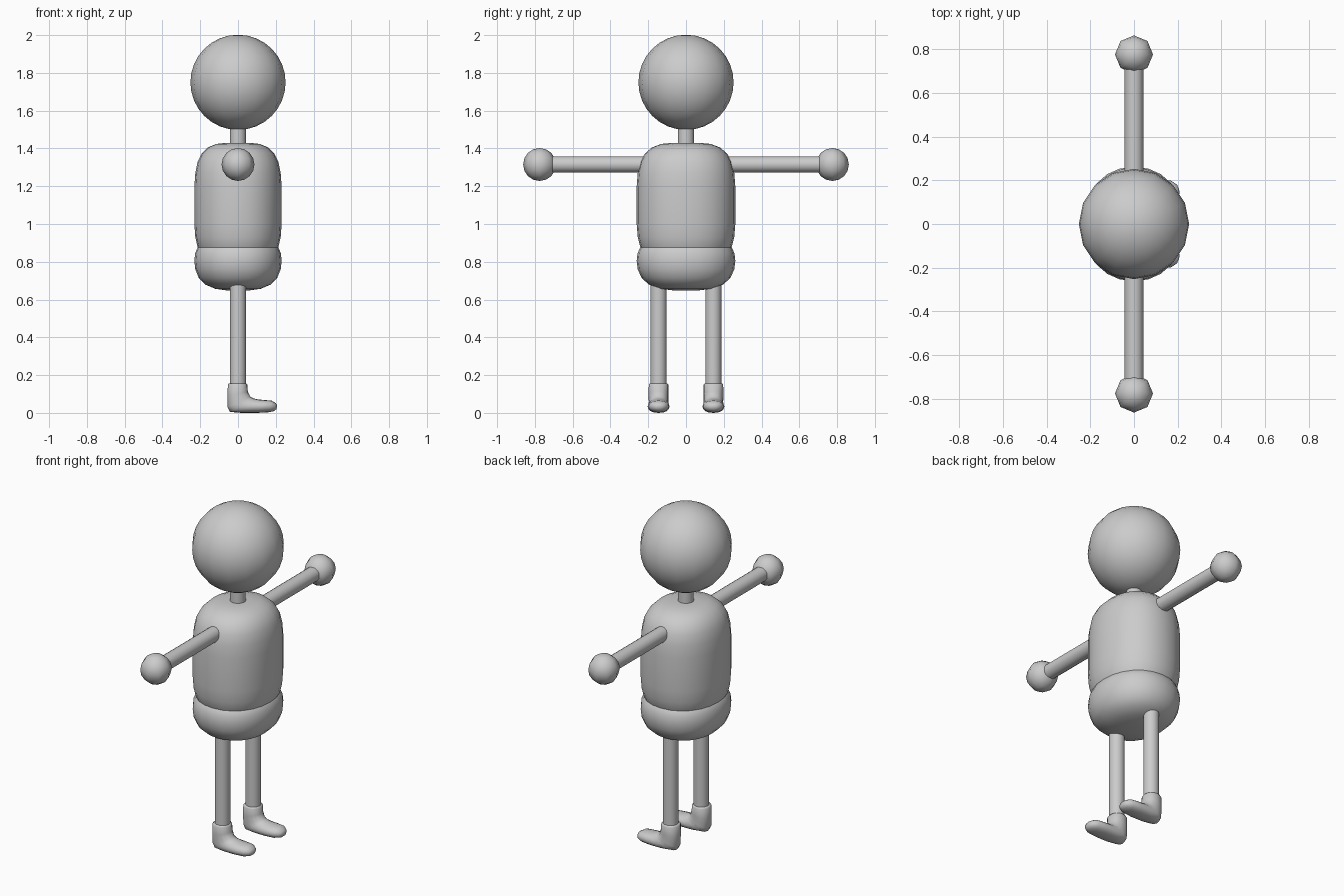
import bpy, bmesh
from math import sin, cos, pi, radians

if "Cube" in bpy.data.objects:
    bpy.data.objects.remove(bpy.data.objects["Cube"])


def spow(v, e):
    return (abs(v) ** e) * (1 if v >= 0 else -1)


def finish(obj, name, angle=60):
    obj.name = name
    bpy.ops.object.select_all(action='DESELECT')
    obj.select_set(True)
    bpy.context.view_layer.objects.active = obj
    bpy.ops.object.shade_smooth_by_angle(angle=radians(angle))
    return obj


def ball(name, loc, r, segments, rings):
    bpy.ops.mesh.primitive_uv_sphere_add(segments=segments, ring_count=rings, radius=r, location=loc)
    return finish(bpy.context.object, name)


def rod(name, loc, r, length, rot=(0, 0, 0)):
    bpy.ops.mesh.primitive_cylinder_add(vertices=16, radius=r, depth=length, location=loc, rotation=rot)
    return finish(bpy.context.object, name)


def loft(name, rings, loc=(0, 0, 0), angle=60):
    """Skin a list of equal-sized point rings and cap both ends."""
    bm = bmesh.new()
    loops = [[bm.verts.new(p) for p in ring] for ring in rings]
    n = len(loops[0])
    for a, b in zip(loops, loops[1:]):
        for i in range(n):
            bm.faces.new((a[i], a[(i + 1) % n], b[(i + 1) % n], b[i]))
    bm.faces.new(loops[0])
    bm.faces.new(loops[-1])
    bmesh.ops.recalc_face_normals(bm, faces=bm.faces)
    mesh = bpy.data.meshes.new(name)
    bm.to_mesh(mesh)
    bm.free()
    obj = bpy.data.objects.new(name, mesh)
    bpy.context.collection.objects.link(obj)
    obj.location = loc
    return finish(obj, name, angle)


def body_rings(profile, n=24):
    """Slightly squared oval rings, a little wider along y than x."""
    e = 2 / 2.15
    return [[(r * spow(cos(2 * pi * i / n), e), (r + 0.03 * r / 0.23) * spow(sin(2 * pi * i / n), e), z)
             for i in range(n)] for r, z in profile]


def boot_rings(sections, n=16):
    """Rings slanted from a back/bottom point to a front/top point, w = half width."""
    out = []
    for bx, bz, tx, tz, w in sections:
        ring = []
        for i in range(n):
            a = 2 * pi * i / n
            t = (1 + spow(cos(a), 0.9)) / 2
            ring.append((bx + (tx - bx) * t, w * spow(sin(a), 0.9), bz + (tz - bz) * t))
        out.append(ring)
    return out


# Head and neck
ball("head", (0, 0, 1.75), 0.252, 16, 16)
rod("neck", (0, 0, 1.46), 0.043, 0.16)

# Torso and hips
torso = [(0.06, 1.43), (0.115, 1.424), (0.16, 1.405), (0.193, 1.372), (0.214, 1.33), (0.226, 1.27),
         (0.231, 1.2), (0.231, 1.0), (0.226, 0.93), (0.212, 0.87), (0.19, 0.83)]
loft("torso", body_rings(torso))
hips = [(0.19, 0.90), (0.213, 0.878), (0.227, 0.845), (0.231, 0.805), (0.226, 0.76), (0.208, 0.715),
        (0.175, 0.68), (0.12, 0.657), (0.05, 0.647)]
loft("hips", body_rings(hips))

# Boot: ankle cuff sweeping forward to the toe
boot = [(-0.048, 0.156, 0.044, 0.156, 0.047), (-0.054, 0.148, 0.050, 0.148, 0.052),
        (-0.055, 0.09, 0.052, 0.112, 0.053), (-0.055, 0.03, 0.065, 0.086, 0.052),
        (-0.042, 0.005, 0.085, 0.076, 0.054), (0.02, 0.0, 0.11, 0.071, 0.057),
        (0.10, 0.0, 0.14, 0.068, 0.058), (0.16, 0.003, 0.178, 0.065, 0.053),
        (0.19, 0.009, 0.200, 0.052, 0.036), (0.204, 0.02, 0.207, 0.04, 0.016)]

# Limbs on both sides
for side, s in (("right", -1), ("left", 1)):
    rod(side + "_arm", (0, s * 0.475, 1.315), 0.043, 0.55, (pi / 2, 0, 0))
    ball(side + "_hand", (0, s * 0.775, 1.315), 0.087, 8, 8)
    rod(side + "_leg", (0, s * 0.145, 0.42), 0.043, 0.58)
    loft(side + "_boot", boot_rings(boot), (0, s * 0.145, 0))
